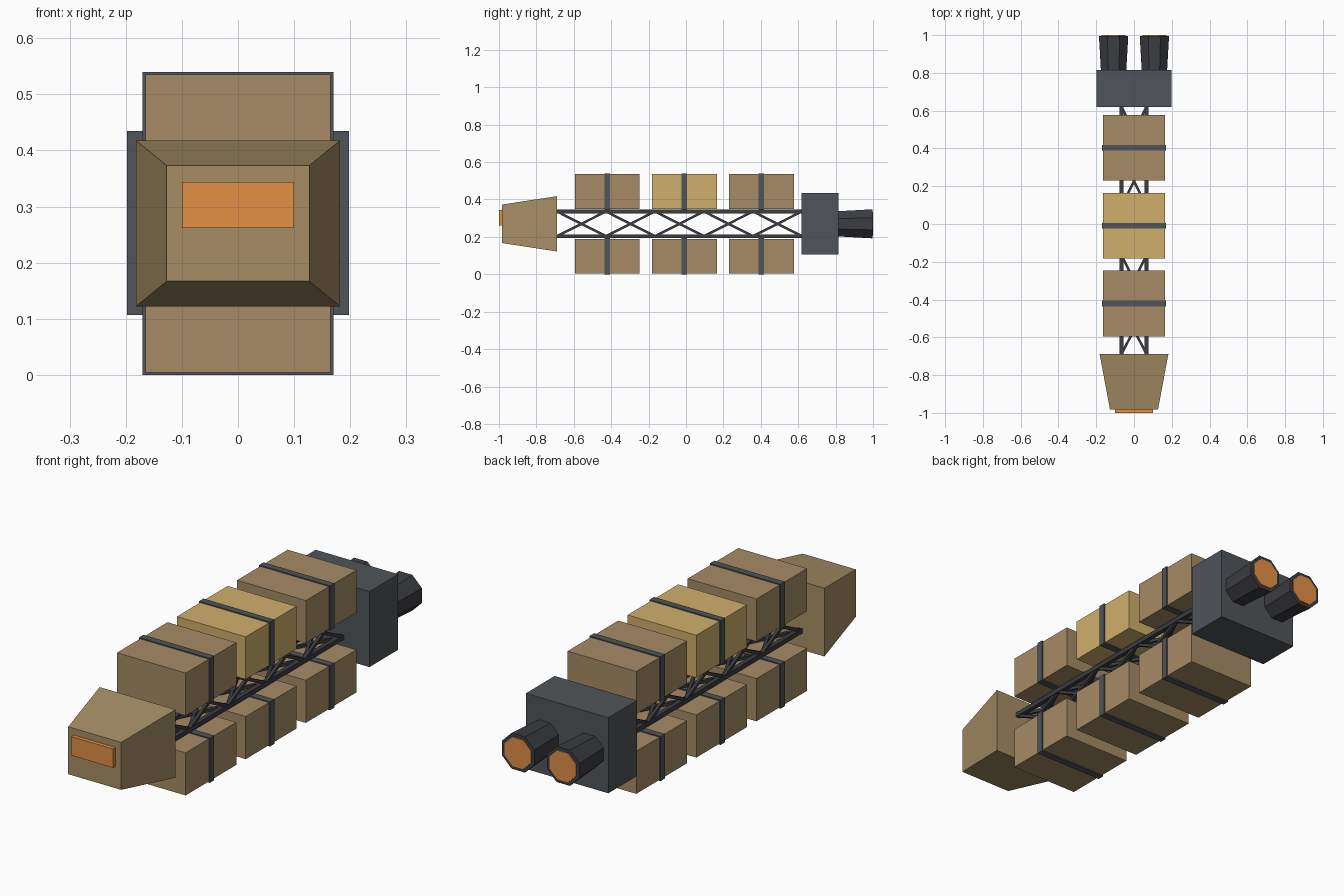
import bpy, bmesh, math
from mathutils import Vector

if "Cube" in bpy.data.objects:
    bpy.data.objects.remove(bpy.data.objects["Cube"])

ZC = 0.27      # height of the ship's axis
RAIL = 0.066   # half spacing of the truss rails


def material(name, rgb):
    m = bpy.data.materials.new(name)
    m.diffuse_color = (*rgb, 1)
    m.use_nodes = True
    m.node_tree.nodes["Principled BSDF"].inputs["Base Color"].default_value = m.diffuse_color
    return m


TAN = material("tan_hull", (0.38, 0.27, 0.13))
CRATE = material("tan_crate", (0.38, 0.26, 0.13))
YELLOW = material("yellow_crate", (0.63, 0.43, 0.15))
DARK = material("dark_metal", (0.08, 0.09, 0.10))
RAILM = material("rail_metal", (0.045, 0.047, 0.055))
ORANGE = material("orange_glow", (0.75, 0.28, 0.06))


def finish(name, bm, mat):
    bmesh.ops.recalc_face_normals(bm, faces=bm.faces)
    me = bpy.data.meshes.new(name)
    bm.to_mesh(me)
    bm.free()
    me.materials.append(mat)
    ob = bpy.data.objects.new(name, me)
    bpy.context.collection.objects.link(ob)
    return ob


def add_box(bm, center, size):
    verts = bmesh.ops.create_cube(bm, size=1)["verts"]
    for v in verts:
        v.co = Vector(center) + Vector(a * b for a, b in zip(v.co, size))
    return verts


def box(name, center, size, mat):
    bm = bmesh.new()
    add_box(bm, center, size)
    return finish(name, bm, mat)


def add_strut(bm, a, b, t):
    # square bar between two points
    a, b = Vector(a), Vector(b)
    d = b - a
    q = d.to_track_quat('Z', 'Y')
    for v in bmesh.ops.create_cube(bm, size=1)["verts"]:
        v.co = (a + b) / 2 + q @ Vector((v.co.x * t, v.co.y * t, v.co.z * d.length))


def cone(name, x, y0, y1, r0, r1, mat, sides=8):
    # faceted cone along y
    bm = bmesh.new()
    rings = []
    for y, r in ((y0, r0), (y1, r1)):
        angles = [(i + 0.5) * 2 * math.pi / sides for i in range(sides)]
        rings.append([bm.verts.new((x + r * math.cos(a), y, ZC + r * math.sin(a))) for a in angles])
        bm.faces.new(rings[-1])
    for i in range(sides):
        j = (i + 1) % sides
        bm.faces.new((rings[0][i], rings[0][j], rings[1][j], rings[1][i]))
    return finish(name, bm, mat)


# command module, tapering to the front
bm = bmesh.new()
for v in add_box(bm, (0, -0.836, ZC), (0.364, 0.294, 0.296)):
    if v.co.y < -0.836:
        v.co.x *= 0.127 / 0.182
        v.co.z = ZC + (v.co.z - ZC) * 0.103 / 0.148
finish("command_module", bm, TAN)
box("front_window", (0, -0.985, 0.303), (0.2, 0.03, 0.082), ORANGE)

# truss: four rails with crossed bracing on every face
Y0, Y1, BAYS = -0.70, 0.63, 5
rails, braces = bmesh.new(), bmesh.new()
for sx in (-1, 1):
    for sz in (-1, 1):
        add_box(rails, (sx * RAIL, (Y0 + Y1) / 2, ZC + sz * RAIL), (0.02, Y1 - Y0, 0.02))
step = 1.31 / BAYS
for i in range(BAYS):
    ya = -0.69 + i * step
    yb = ya + step
    for s in (-1, 1):
        for d in (-1, 1):
            add_strut(braces, (s * RAIL, ya, ZC - d * RAIL), (s * RAIL, yb, ZC + d * RAIL), 0.013)
            add_strut(braces, (-d * RAIL, ya, ZC + s * RAIL), (d * RAIL, yb, ZC + s * RAIL), 0.013)
finish("truss_rails", rails, RAILM)
finish("truss_braces", braces, RAILM)

# strapped cargo crates above and below the truss
for i, y in enumerate((-0.421, -0.009, 0.403)):
    for label, s in (("upper", 1), ("lower", -1)):
        z = ZC + s * 0.173
        mat = YELLOW if (i == 1 and s == 1) else CRATE
        box(f"{label}_crate_{i + 1}", (0, y, z), (0.33, 0.347, 0.185), mat)
        box(f"{label}_strap_{i + 1}", (0, y, z), (0.34, 0.03, 0.194), DARK)

# engine block with two nozzles
box("engine_block", (0, 0.717, ZC + 0.001), (0.396, 0.197, 0.328), DARK)
for label, x in (("left", -0.108), ("right", 0.108)):
    cone(f"{label}_nozzle", x, 0.80, 0.996, 0.072, 0.084, RAILM)
    cone(f"{label}_nozzle_glow", x, 0.98, 1.0, 0.068, 0.068, ORANGE)
